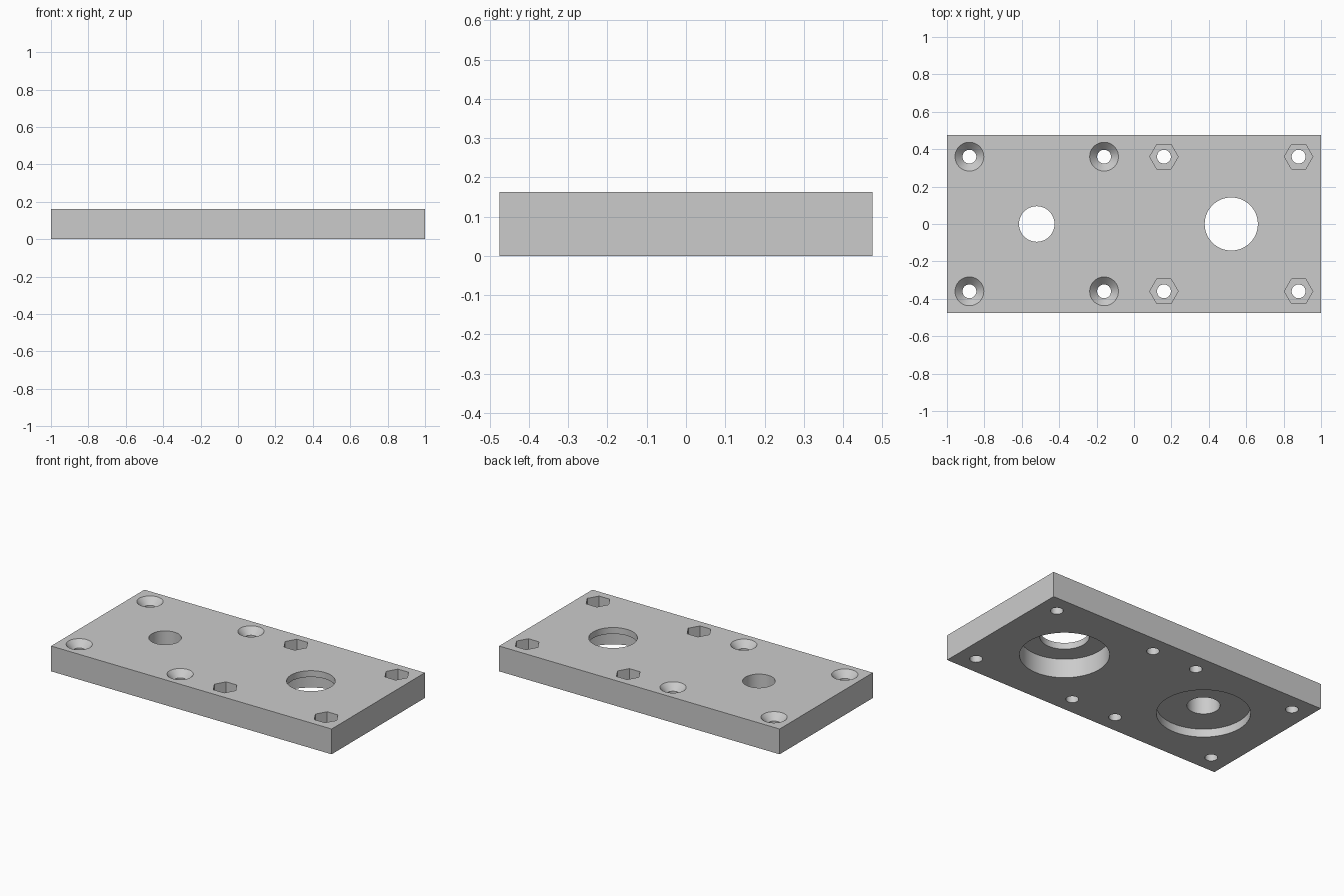
import bpy, bmesh
from math import pi, cos, sin, radians

cube = bpy.data.objects.get("Cube")
if cube:
    bpy.data.objects.remove(cube, do_unlink=True)

LENGTH, WIDTH, H = 2.0, 0.95, 0.163
CENTRE_X, BOLT, SHAFT_R = 0.52, 0.36, 0.037
OVER = 0.1  # how far cutters reach past the plate

grey = bpy.data.materials.new("plain_grey")
grey.use_nodes = True
colour = (0.6, 0.6, 0.6, 1)
grey.diffuse_color = colour
grey.node_tree.nodes["Principled BSDF"].inputs["Base Color"].default_value = colour


def new_object(name, bm):
    bmesh.ops.recalc_face_normals(bm, faces=bm.faces)
    mesh = bpy.data.meshes.new(name)
    bm.to_mesh(mesh)
    bm.free()
    mesh.materials.append(grey)
    obj = bpy.data.objects.new(name, mesh)
    bpy.context.collection.objects.link(obj)
    return obj


def add_turned(bm, x, y, profile, sides):
    """Closed solid from (radius, height) rings, stacked bottom to top."""
    rings = [[bm.verts.new((x + r * cos(2 * pi * i / sides),
                            y + r * sin(2 * pi * i / sides), z))
              for i in range(sides)] for r, z in profile]
    for low, high in zip(rings, rings[1:]):
        for i in range(sides):
            j = (i + 1) % sides
            bm.faces.new((low[i], low[j], high[j], high[i]))
    bm.faces.new(rings[0])
    bm.faces.new(rings[-1])


def bolt_points(cx):
    return [(cx + sx * BOLT, sy * BOLT) for sx in (-1, 1) for sy in (-1, 1)]


# Plate
bm = bmesh.new()
bmesh.ops.create_cube(bm, size=1)
for v in bm.verts:
    v.co.x *= LENGTH
    v.co.y *= WIDTH
    v.co.z = (v.co.z + 0.5) * H
plate = new_object("mounting_plate", bm)

# Round cutters: stepped bores, countersunk screws, plain nut shafts
bm = bmesh.new()
for x, bore, recess, depth in ((-CENTRE_X, 0.095, 0.27, 0.052),
                               (CENTRE_X, 0.142, 0.258, 0.122)):
    add_turned(bm, x, 0, [(recess, -OVER), (recess, depth),
                          (bore, depth), (bore, H + OVER)], 96)
for x, y in bolt_points(-CENTRE_X):
    add_turned(bm, x, y, [(SHAFT_R, -OVER), (SHAFT_R, H - 0.042),
                          (0.077, H), (0.077, H + OVER)], 48)
for x, y in bolt_points(CENTRE_X):
    add_turned(bm, x, y, [(SHAFT_R, -OVER), (SHAFT_R, H + OVER)], 48)
round_cutter = new_object("round_cutter", bm)

# Hexagonal nut pockets
bm = bmesh.new()
for x, y in bolt_points(CENTRE_X):
    add_turned(bm, x, y, [(0.076, H - 0.08), (0.076, H + OVER)], 6)
nut_cutter = new_object("nut_cutter", bm)

# Cut the plate, then discard the cutters
bpy.ops.object.select_all(action="DESELECT")
plate.select_set(True)
bpy.context.view_layer.objects.active = plate
for cutter in (round_cutter, nut_cutter):
    cutter.hide_render = True
    cut = plate.modifiers.new(cutter.name, "BOOLEAN")
    cut.operation = "DIFFERENCE"
    cut.solver = "EXACT"
    cut.object = cutter
    bpy.ops.object.modifier_apply(modifier=cut.name)
    bpy.data.objects.remove(cutter, do_unlink=True)

bpy.ops.object.shade_smooth_by_angle(angle=radians(30))
